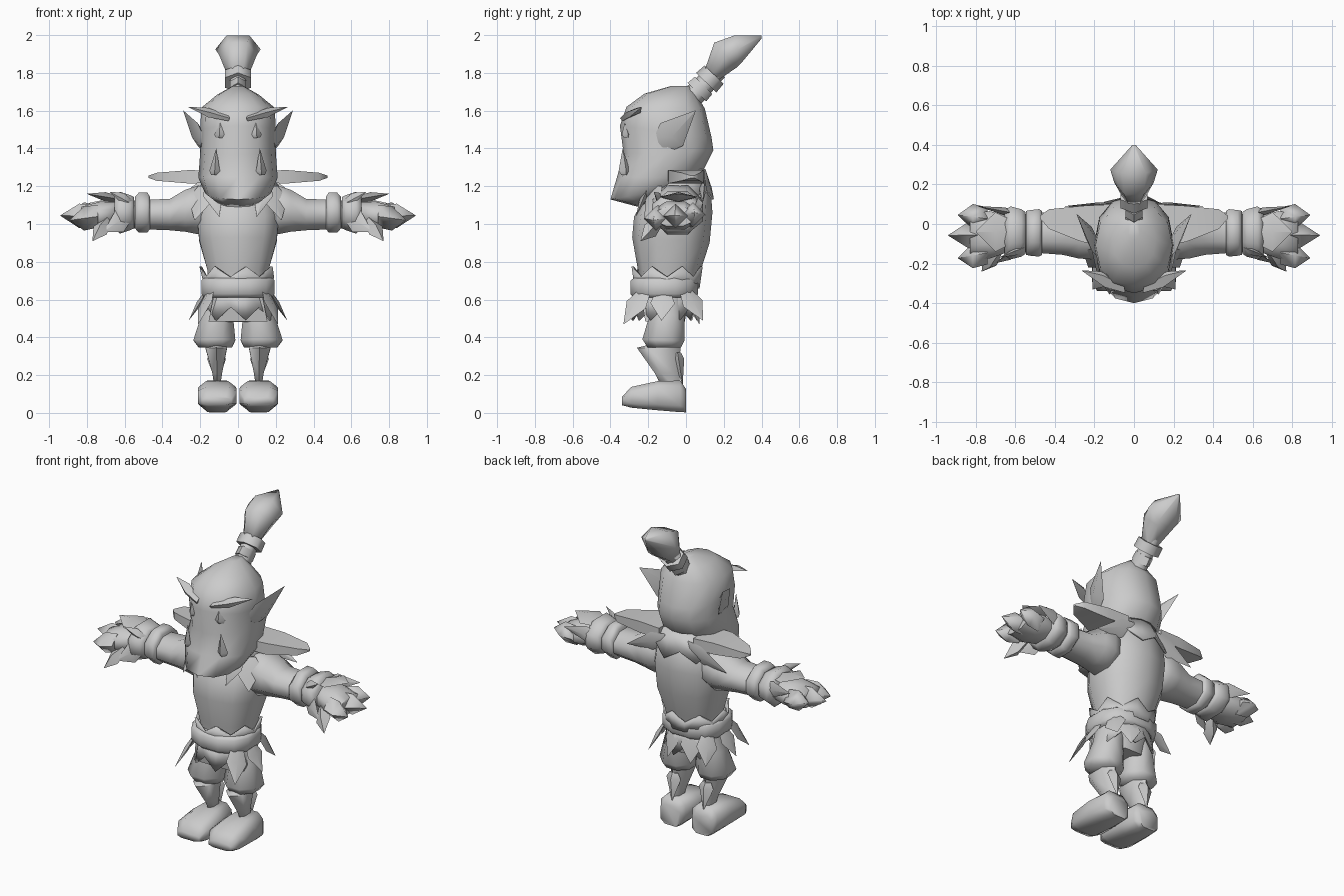
import bpy, bmesh, math
from mathutils import Vector as V

GREY = bpy.data.materials.new("stone_grey")
GREY.diffuse_color = (0.6, 0.6, 0.6, 1)


def finish(name, bm, angle=50):
    bmesh.ops.remove_doubles(bm, verts=bm.verts, dist=0.0005)
    bmesh.ops.recalc_face_normals(bm, faces=bm.faces)
    me = bpy.data.meshes.new(name)
    bm.to_mesh(me)
    bm.free()
    me.materials.append(GREY)
    for p in me.polygons:
        p.use_smooth = True
    me.set_sharp_from_angle(angle=math.radians(angle))
    ob = bpy.data.objects.new(name, me)
    bpy.context.collection.objects.link(ob)
    return ob


def loft(name, rings, n=8, power=1.0, side=1, angle=75, phase=0.5):
    """Skin a chain of rings (centre, u radius vector, v radius vector)."""
    bm = bmesh.new()
    rows = []
    for c, u, v in rings:
        row = []
        for i in range(n):
            a = 2 * math.pi * (i + phase) / n
            cs, sn = math.cos(a), math.sin(a)
            p = V(c) + V(u) * math.copysign(abs(cs) ** power, cs) \
                + V(v) * math.copysign(abs(sn) ** power, sn)
            row.append(bm.verts.new((p.x * side, p.y, p.z)))
        rows.append(row)
    for a, b in zip(rows, rows[1:]):
        for i in range(n):
            j = (i + 1) % n
            bm.faces.new((a[i], a[j], b[j], b[i]))
    bm.faces.new(rows[0])
    bm.faces.new(rows[-1])
    return finish(name, bm, angle)


def upright(rows):
    """Rings from (front y, front z, back y, back z, centre x, half width)."""
    return [((x, (yf + yb) / 2, (zf + zb) / 2), (w, 0, 0),
             (0, (yb - yf) / 2, (zb - zf) / 2)) for yf, zf, yb, zb, x, w in rows]


def along_x(rows, lean=0):
    """Rings from (x, centre y, centre z, half y, half z)."""
    return [((x, y, z), (lean, hy, 0), (-lean, 0, hz)) for x, y, z, hy, hz in rows]


def spike(name, base, tip, wide, thick, mid=0.35, start=0.6, side=1, angle=55):
    """Four-sided pointed blade."""
    base, tip, wide, thick = V(base), V(tip), V(wide), V(thick)
    rings = [(base.lerp(tip, t), wide * s, thick * s)
             for t, s in ((0, start), (mid, 1), (1, 0.02))]
    return loft(name, rings, 4, side=side, angle=angle, phase=0)


def ragged(name, cy, top, rim, n, drop):
    """Flared hide band with a zigzag rim; top and rim are (rx, ry, z)."""
    bm = bmesh.new()
    a, b = [], []
    for i in range(n):
        t = 2 * math.pi * i / n
        k = 1 if i % 2 else 0
        g = 1 + 0.07 * k
        a.append(bm.verts.new((top[0] * math.cos(t), cy + top[1] * math.sin(t), top[2])))
        b.append(bm.verts.new((rim[0] * g * math.cos(t), cy + rim[1] * g * math.sin(t),
                               rim[2] + drop * k)))
    for i in range(n):
        j = (i + 1) % n
        bm.faces.new((a[i], b[i], b[j], a[j]))
    ob = finish(name, bm, 50)
    m = ob.modifiers.new("thickness", "SOLIDIFY")
    m.thickness, m.offset = 0.012, 0
    return ob


# Head with long muzzle
loft("head", upright([
    (-0.25, 1.09, -0.14, 1.15, 0, 0.11), (-0.40, 1.13, -0.02, 1.20, 0, 0.175),
    (-0.365, 1.25, 0.07, 1.24, 0, 0.21), (-0.33, 1.37, 0.145, 1.39, 0, 0.20),
    (-0.35, 1.52, 0.135, 1.46, 0, 0.20), (-0.315, 1.62, 0.10, 1.61, 0, 0.195),
    (-0.22, 1.69, 0.06, 1.68, 0, 0.11), (-0.08, 1.73, 0.02, 1.73, 0, 0.03)]),
    n=12, power=0.9, angle=85, phase=0)

# Topknot: stalk, two ties and pointed tuft, all along a backward slope
D, N = V((0, 0.7, 0.71)), V((0, -0.71, 0.7))
O = V((0, 0.03, 1.67))


def slope(rows):
    return [(O + D * d + N * o, (w, 0, 0), N * h) for d, o, w, h in rows]


loft("topknot_stalk", slope([(0, 0, 0.05, 0.06), (0.2, 0, 0.045, 0.05)]), 6)
loft("lower_tie", slope([(0.04, 0, 0.05, 0.07), (0.09, 0, 0.05, 0.065)]), 6)
loft("upper_tie", slope([(0.11, 0, 0.08, 0.075), (0.17, 0, 0.08, 0.07)]), 6)
loft("hair_tuft", [((0, 0.13, 1.785), (0.055, 0, 0), N * 0.05),
                   ((0, 0.21, 1.895), (0.10, 0, 0), (0, -0.07, 0.075)),
                   ((0, 0.275, 1.925), (0.12, 0, 0), (0, -0.02, 0.085)),
                   ((0, 0.40, 1.99), (0.008, 0, 0), (0, 0, 0.01))], 6, phase=0)

# Torso
loft("torso", upright([
    (-0.24, 0.64, 0.05, 0.64, 0, 0.16), (-0.255, 0.76, 0.08, 0.76, 0, 0.17),
    (-0.285, 0.93, 0.125, 0.90, 0, 0.215), (-0.275, 1.04, 0.14, 1.06, 0, 0.225),
    (-0.21, 1.15, 0.13, 1.19, 0, 0.20), (-0.15, 1.24, 0.08, 1.25, 0, 0.11)]),
    n=10, power=0.85)

# Hide collar, waist hides, belt
ragged("hide_collar", -0.03, (0.14, 0.13, 1.29), (0.22, 0.165, 1.19), 14, -0.06)
ragged("waist_hide", -0.10, (0.17, 0.17, 0.66), (0.185, 0.175, 0.72), 14, 0.055)
ragged("hip_skirt", -0.11, (0.16, 0.16, 0.64), (0.175, 0.165, 0.56), 14, -0.07)
loft("belt", upright([
    (-0.28, 0.61, 0.05, 0.61, 0, 0.185), (-0.30, 0.63, 0.07, 0.63, 0, 0.20),
    (-0.30, 0.70, 0.07, 0.70, 0, 0.20), (-0.28, 0.715, 0.05, 0.715, 0, 0.185)]),
    n=12, power=0.85)
loft("pelvis", upright([(-0.19, 0.48, 0.0, 0.48, 0, 0.14),
                        (-0.23, 0.63, 0.03, 0.63, 0, 0.17)]), 8)
loft("front_hide", [((0, -0.225, 0.63), (0.18, 0, 0), (0, 0.02, 0)),
                    ((0, -0.205, 0.485), (0.22, 0, 0), (0, 0.015, 0))], 4)

for side, tag in ((1, "left"), (-1, "right")):
    def L(name, *a, **k):
        loft(tag + "_" + name, *a, side=side, **k)

    def S(name, *a, **k):
        spike(tag + "_" + name, *a, side=side, **k)

    # Face details
    S("ear", (0.18, -0.13, 1.42), (0.29, 0.05, 1.60), (0.0, -0.06, 0.06), (0.03, 0, -0.015), mid=0.3, start=0.65)
    S("brow", (0.05, -0.325, 1.56), (0.265, -0.235, 1.62), (0.0, 0.02, 0.025), (0.01, 0.04, 0), mid=0.5)
    S("tusk", (0.125, -0.325, 1.26), (0.115, -0.335, 1.40), (0.028, 0.01, 0), (0, 0.03, 0), mid=0.15)
    S("eye", (0.10, -0.315, 1.455), (0.095, -0.325, 1.535), (0.027, 0.012, 0), (0, 0.022, 0), mid=0.25)

    # Arm, bracers and hand
    L("arm", along_x([
        (0.13, -0.04, 1.08, 0.11, 0.11), (0.21, -0.045, 1.075, 0.145, 0.14),
        (0.28, -0.045, 1.07, 0.14, 0.12), (0.36, -0.045, 1.05, 0.12, 0.09),
        (0.48, -0.045, 1.05, 0.11, 0.085), (0.66, -0.05, 1.05, 0.10, 0.07)]), n=8)
    L("upper_bracer", along_x([
        (0.465, -0.045, 1.06, 0.12, 0.09), (0.48, -0.045, 1.06, 0.13, 0.115),
        (0.525, -0.045, 1.06, 0.125, 0.115), (0.545, -0.045, 1.06, 0.12, 0.09)]), n=8)
    L("lower_bracer", along_x([
        (0.55, -0.045, 1.06, 0.115, 0.09), (0.57, -0.045, 1.06, 0.13, 0.10),
        (0.625, -0.045, 1.06, 0.145, 0.12), (0.655, -0.045, 1.06, 0.125, 0.09)]), n=8)
    L("palm", along_x([
        (0.64, -0.05, 1.05, 0.10, 0.07), (0.73, -0.055, 1.045, 0.13, 0.08),
        (0.83, -0.06, 1.04, 0.12, 0.055)]), n=8)
    for i, (y, x, z) in enumerate(((-0.15, 0.89, 1.02), (-0.05, 0.94, 1.045), (0.04, 0.89, 1.06))):
        S("finger_%d" % i, (0.74, y * 0.9 - 0.01, 1.04), (x, y * 1.15, z),
          (0, 0.065, 0), (0, 0, 0.065), mid=0.5, start=0.9, angle=80)
    S("thumb", (0.69, -0.14, 1.02), (0.77, -0.24, 0.91), (0.035, 0.02, 0.02), (0, -0.03, 0.03), mid=0.5)
    S("wrist_hide_top", (0.62, -0.04, 1.13), (0.80, -0.04, 1.16), (0, 0.10, 0), (0, 0, 0.025), mid=0.45)
    S("wrist_hide_back", (0.58, 0.05, 1.08), (0.79, 0.09, 1.11), (0, 0, 0.05), (0, 0.02, 0))
    S("wrist_hide_front", (0.58, -0.14, 1.05), (0.71, -0.20, 0.96), (0.02, 0, 0.06), (0, 0.02, 0))
    S("bracer_flap", (0.55, -0.12, 1.10), (0.68, -0.17, 1.17), (0.01, 0.0, 0.04), (0, 0.02, 0))

    # Shoulder plate and hides
    L("shoulder_plate", [((0.12, 0.0, 1.25), (0, 0.14, 0), (0, 0, 0.045)),
                         ((0.26, 0.0, 1.25), (0, 0.13, 0), (0, 0, 0.05)),
                         ((0.43, 0.025, 1.25), (0, 0.07, 0), (0, 0, 0.03)),
                         ((0.475, 0.035, 1.25), (0, 0.01, 0), (0, 0, 0.008))], n=4, angle=55)
    S("shoulder_hide_back", (0.08, 0.09, 1.22), (0.35, 0.09, 1.12), (0, 0.01, 0.06), (0, 0.02, 0))
    S("shoulder_hide_front", (0.17, -0.15, 1.20), (0.23, -0.22, 1.02), (0.07, 0.04, 0), (0, 0.02, 0))
    S("chest_hide", (0.15, -0.20, 1.20), (0.10, -0.265, 1.04), (0.05, 0, 0), (0, 0.02, 0))

    # Hanging hides around the hips
    for i, (b, t) in enumerate((((0.15, -0.22, 0.64), (0.21, -0.33, 0.47)),
                                ((0.17, -0.12, 0.64), (0.26, -0.13, 0.49)),
                                ((0.15, 0.0, 0.64), (0.20, 0.09, 0.49)),
                                ((0.06, 0.025, 0.64), (0.08, 0.07, 0.47)))):
        out = (V(t) - V(b)).normalized()
        w = out.cross(V((b[0], b[1] + 0.11, 0))).normalized()
        S("hip_hide_%d" % i, b, t, w * 0.065, out.cross(w) * 0.014, mid=0.4)

    # Legs
    L("trouser", upright([
        (-0.20, 0.62, 0.0, 0.62, 0.10, 0.075), (-0.20, 0.52, 0.0, 0.52, 0.11, 0.09),
        (-0.24, 0.39, 0.0, 0.38, 0.125, 0.12), (-0.21, 0.345, -0.02, 0.345, 0.12, 0.095)]), n=8)
    L("shin", upright([
        (-0.20, 0.36, -0.03, 0.36, 0.115, 0.062), (-0.26, 0.345, -0.03, 0.335, 0.115, 0.065),
        (-0.165, 0.21, -0.035, 0.21, 0.11, 0.03), (-0.13, 0.14, -0.035, 0.14, 0.11, 0.018)]), n=6)
    S("calf_hide", (0.115, -0.045, 0.32), (0.11, -0.018, 0.15), (0.05, 0, 0), (0, 0.03, 0), mid=0.2)

    # Foot, lofted from heel to toe
    L("foot", [((0.11, y, (a + b) / 2), (w, 0, 0), (0, 0, (b - a) / 2)) for y, a, b, w in (
        (0.0, 0.0, 0.13, 0.07), (-0.03, 0.0, 0.175, 0.09), (-0.15, 0.01, 0.172, 0.105),
        (-0.29, 0.025, 0.14, 0.108), (-0.34, 0.04, 0.085, 0.08))], n=8, power=0.6)
